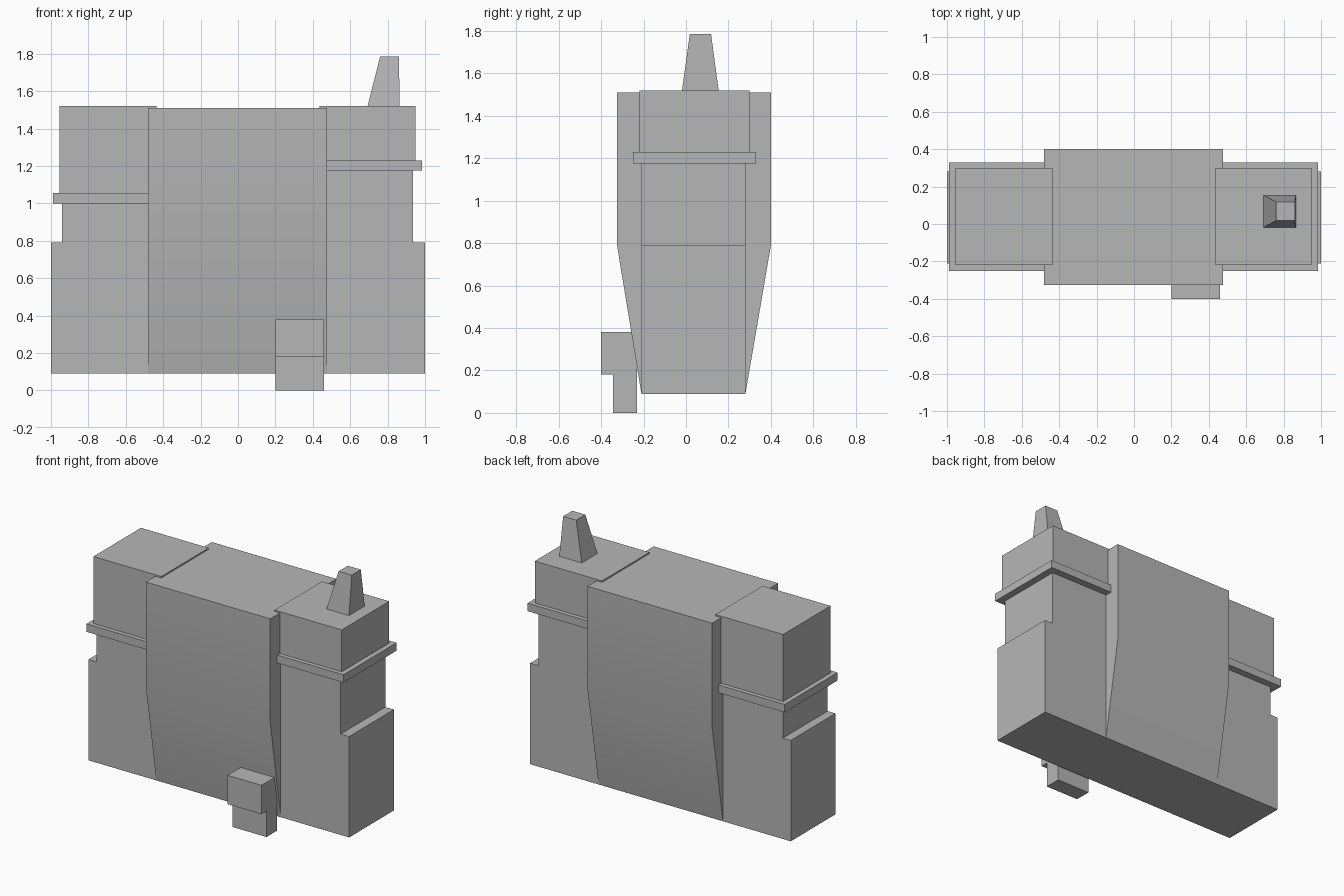
import bpy
import bmesh
from mathutils import Vector

cube = bpy.data.objects.get("Cube")
if cube:
    bpy.data.objects.remove(cube, do_unlink=True)

grey = bpy.data.materials.new("plain_grey")
grey.use_nodes = True
colour = (0.47, 0.47, 0.47, 1)
grey.diffuse_color = colour
grey.node_tree.nodes["Principled BSDF"].inputs["Base Color"].default_value = colour


def loft(name, start, end):
    """Solid between two matching outlines of 3D points."""
    bm = bmesh.new()
    a = [bm.verts.new(p) for p in start]
    b = [bm.verts.new(p) for p in end]
    bm.faces.new(a)
    bm.faces.new(b[::-1])
    n = len(a)
    for i in range(n):
        j = (i + 1) % n
        bm.faces.new((a[j], a[i], b[i], b[j]))
    bmesh.ops.recalc_face_normals(bm, faces=bm.faces)
    mesh = bpy.data.meshes.new(name)
    bm.to_mesh(mesh)
    bm.free()
    mesh.materials.append(grey)
    obj = bpy.data.objects.new(name, mesh)
    bpy.context.collection.objects.link(obj)
    return obj


def extrude_x(name, profile, x0, x1):
    return loft(name, [Vector((x0, y, z)) for y, z in profile],
                [Vector((x1, y, z)) for y, z in profile])


def extrude_y(name, profile, y0, y1):
    return loft(name, [Vector((x, y0, z)) for x, z in profile],
                [Vector((x, y1, z)) for x, z in profile])


def rect(x0, x1, y0, y1, z):
    return [(x0, y0, z), (x1, y0, z), (x1, y1, z), (x0, y1, z)]


def box(name, x0, x1, y0, y1, z0, z1):
    return loft(name, rect(x0, x1, y0, y1, z0), rect(x0, x1, y0, y1, z1))


# Stepped core with a wide base and narrower shoulders
extrude_y("core", [(-1, 0.09), (1, 0.09), (1, 0.79), (0.935, 0.79), (0.935, 1.2),
                   (0, 1.2), (0, 1.03), (-0.94, 1.03), (-0.94, 0.79), (-1, 0.79)],
          -0.21, 0.28)

# Central block whose front and back taper towards the ground
centre = extrude_x("central_block", [(-0.21, 0.09), (0.28, 0.09), (0.4, 0.79),
                                     (0.4, 1.51), (-0.325, 1.51), (-0.325, 0.79)],
                   -0.48, 0.475)
bpy.ops.object.select_all(action="DESELECT")
centre.select_set(True)
bpy.context.view_layer.objects.active = centre
bpy.ops.object.shade_smooth_by_angle()

# Upper storeys and the ledges beneath them, at a different height each side
box("right_upper", -0.955, -0.435, -0.22, 0.3, 1.04, 1.52)
box("left_upper", 0.435, 0.95, -0.22, 0.3, 1.2, 1.52)
box("right_ledge", -0.988, -0.44, -0.25, 0.33, 1.0, 1.055)
box("left_ledge", 0.435, 0.985, -0.25, 0.33, 1.175, 1.23)

# Tapered chimney
loft("chimney", rect(0.69, 0.865, -0.02, 0.155, 1.51),
     rect(0.76, 0.86, 0.018, 0.118, 1.785))

# Stepped porch at the front
extrude_x("porch", [(-0.345, 0), (-0.23, 0), (-0.23, 0.38), (-0.4, 0.38),
                    (-0.4, 0.18), (-0.345, 0.18)], 0.2, 0.46)
